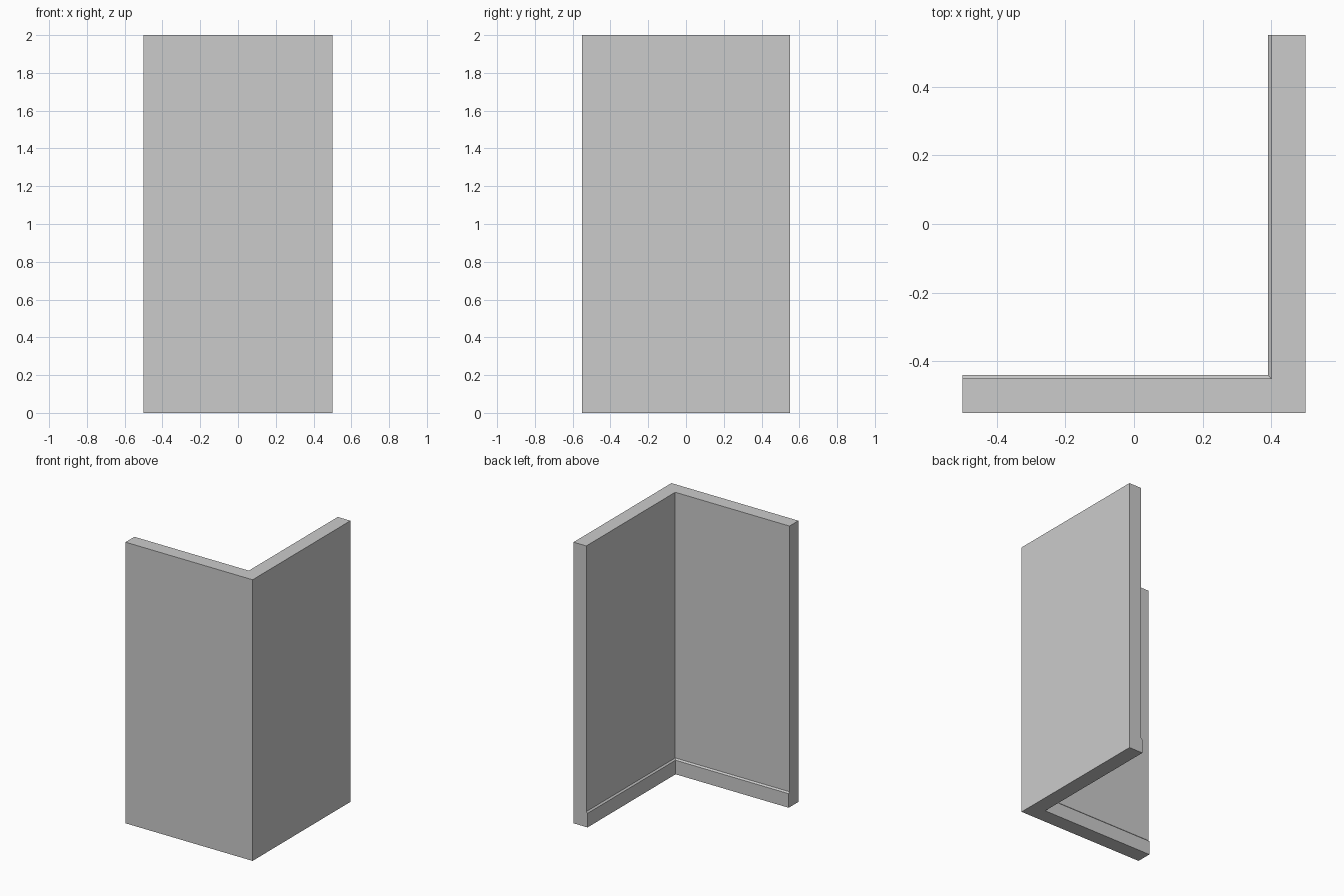
import bpy, bmesh

if "Cube" in bpy.data.objects:
    bpy.data.objects.remove(bpy.data.objects["Cube"])

X, Y, HEIGHT = 0.5, 0.55, 2.0


def l_outline(t):
    """L-shaped plan with wall thickness t, counter-clockwise."""
    return [(-X, -Y), (X, -Y), (X, Y), (X - t, Y), (X - t, -Y + t), (-X, -Y + t)]


# Wall thickness by height: thicker skirting at the foot, small sloped lip, plain wall above
layers = [(0.0, 0.11), (0.10, 0.11), (0.11, 0.10), (HEIGHT, 0.10)]

bm = bmesh.new()
rings = [[bm.verts.new((x, y, z)) for x, y in l_outline(t)] for z, t in layers]
n = len(rings[0])

# Outer and end faces run full height; inner faces follow the skirting steps
for i in range(n):
    j = (i + 1) % n
    if i in (0, 1):
        bm.faces.new((rings[0][i], rings[0][j], rings[-1][j], rings[-1][i]))
    elif i in (3, 4):
        for a, b in zip(rings, rings[1:]):
            bm.faces.new((a[i], a[j], b[j], b[i]))
    else:
        outer, inner = (i, j) if i == 2 else (j, i)
        loop = [rings[0][outer]] + [r[inner] for r in rings] + [rings[-1][outer]]
        bm.faces.new(loop)

# Top and bottom caps
bm.faces.new(rings[-1])
bm.faces.new(rings[0][::-1])

# Drop unused outer points and tidy normals
bmesh.ops.delete(bm, geom=[v for v in bm.verts if not v.link_faces], context='VERTS')
bmesh.ops.recalc_face_normals(bm, faces=bm.faces[:])

mesh = bpy.data.meshes.new("corner_wall")
bm.to_mesh(mesh)
bm.free()
wall = bpy.data.objects.new("corner_wall", mesh)
bpy.context.collection.objects.link(wall)
